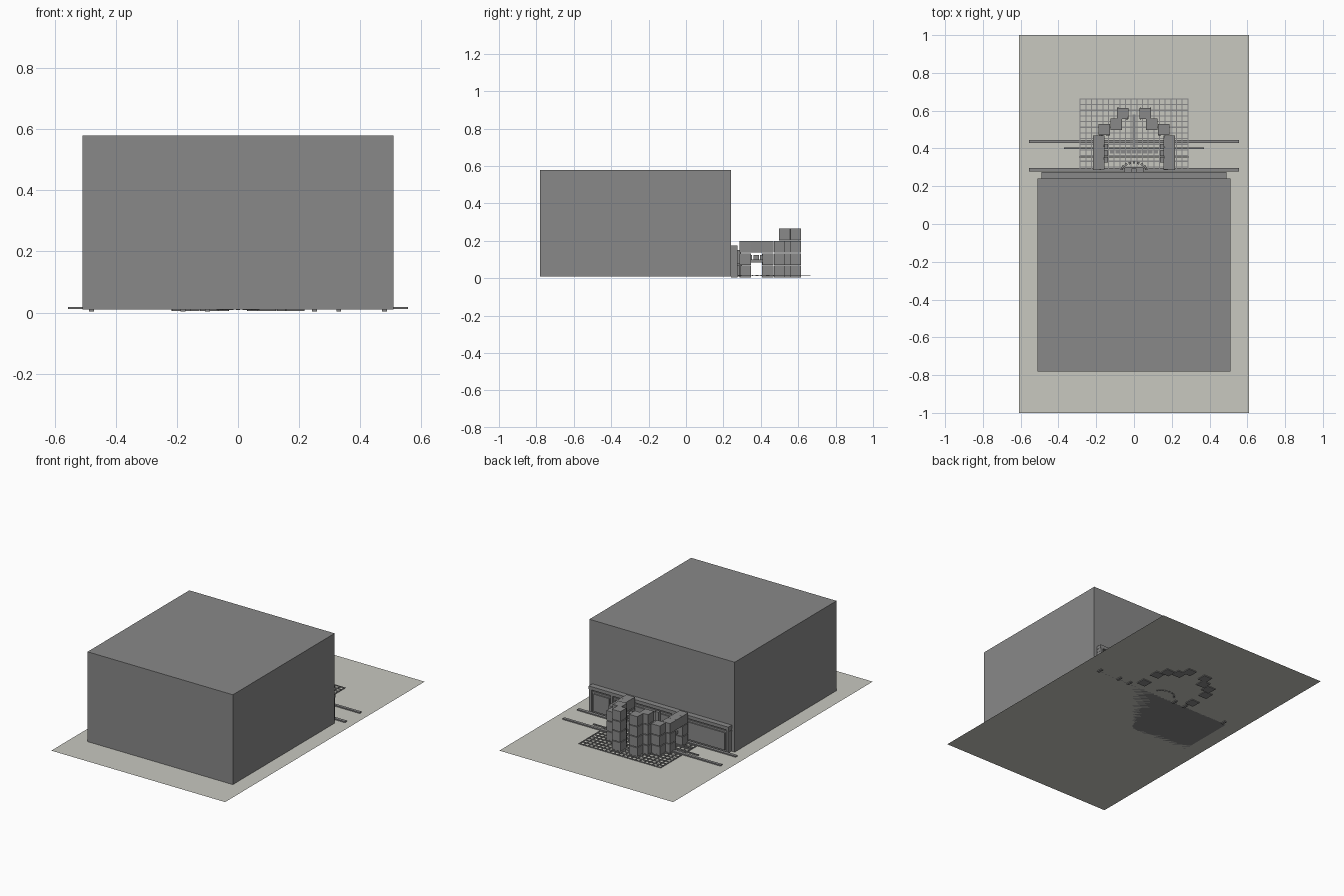
import bpy, math, random

if "Cube" in bpy.data.objects:
    bpy.data.objects.remove(bpy.data.objects["Cube"])
random.seed(4)


def material(name, rgb):
    m = bpy.data.materials.new(name)
    m.use_nodes = True
    m.diffuse_color = (*rgb, 1)
    m.node_tree.nodes["Principled BSDF"].inputs["Base Color"].default_value = (*rgb, 1)
    return m


GREY = material("concrete grey", (0.25, 0.25, 0.25))
SAND = material("pale ground", (0.58, 0.58, 0.53))
GROUND = 0.01


def box(name, x, y, z, mat=GREY, turn=0):
    """Box from (low, high) ranges on each axis, turned about its own centre."""
    bpy.ops.mesh.primitive_cube_add(size=1, location=[sum(r) / 2 for r in (x, y, z)],
                                    rotation=(0, 0, turn))
    o = bpy.context.object
    o.name = name
    o.scale = [r[1] - r[0] for r in (x, y, z)]
    o.data.materials.append(mat)
    return o


def around(c, half):
    return (c - half, c + half)


# Ground sheet and main hall
bpy.ops.mesh.primitive_plane_add(size=1, location=(0, 0, GROUND))
ground = bpy.context.object
ground.name = "ground"
ground.scale = (1.22, 2, 1)
ground.data.materials.append(SAND)
box("hall", (-0.51, 0.51), (-0.78, 0.24), (GROUND, 0.58))

# Low facade on the rear wall: panels, posts and cap
box("facade_wall", (-0.485, 0.485), (0.24, 0.262), (GROUND, 0.15))
box("facade_cap", (-0.49, 0.49), (0.24, 0.275), (0.155, 0.176))
box("facade_ledge", (-0.49, 0.49), (0.24, 0.268), (0.135, 0.145))
for x in (-0.48, -0.18, -0.10, 0.25, 0.33, 0.48):
    box("facade_post", around(x, 0.008), (0.24, 0.275), (0.004, 0.155))
for a, b in ((-0.46, -0.2), (-0.16, -0.12), (-0.08, 0.23), (0.27, 0.31), (0.35, 0.46)):
    box("facade_panel", (a, b), (0.26, 0.27), (0.02, 0.13))

# Floor rails, wide and narrow
for y, half_len, half_w in ((0.437, 0.555, 0.009), (0.287, 0.557, 0.01),
                            (0.402, 0.37, 0.004), (0.355, 0.29, 0.003)):
    box("floor_rail", around(0, half_len), around(y, half_w), (0.011, 0.018))

# Floor grid
for i in range(20):
    x = -0.285 + i * 0.03
    box("grid_line_long", around(x, 0.003), (0.29, 0.665), (0.011, 0.015))
for i in range(13):
    y = 0.302 + i * 0.03
    box("grid_line_cross", around(0, 0.287), around(y, 0.003), (0.011, 0.015))

# Centre line and dashes between the towers
box("centre_line", around(0, 0.007), (0.4, 0.58), (0.011, 0.016))
for i in range(9):
    box("centre_dash", around((i - 4) * 0.029, 0.01), around(0.38, 0.008), (0.011, 0.016))

# Arc of stacked blocks, mirrored left and right: x, y, lowest level, top level
STACKS = ((0.06, 0.585, 0, 4), (0.094, 0.528, 0, 4), (0.157, 0.5, 0, 3),
          (0.187, 0.438, 0, 3), (0.187, 0.377, 2, 3), (0.187, 0.317, 0, 3))
for side in (-1, 1):
    for x, y, low, top in STACKS:
        for level in range(low, top):
            z = 0.036 + level * 0.066
            cube = box("block", around(side * x, 0.03), around(y, 0.03), around(z, 0.031),
                       turn=random.uniform(-0.03, 0.03))
            bevel = cube.modifiers.new("soft edge", "BEVEL")
            bevel.width = 0.03
            bevel.segments = 1
            bevel.width = 0.002
    # Bar and small brackets in the opening of each side wall
    box("window_bar", around(side * 0.18, 0.008), (0.345, 0.41), (0.085, 0.1))
    for y in (0.34, 0.375, 0.41):
        box("inner_bracket", around(side * 0.147, 0.01), around(y, 0.014), (0.1, 0.125))

# Small fan of pieces by the facade
for i in range(9):
    a = math.pi * (i + 0.5) / 9
    x, y = 0.065 * math.cos(a), 0.285 + 0.04 * math.sin(a)
    box("fan_piece", around(x, 0.006), around(y, 0.006), (0.008, 0.03), turn=a)
box("fan_base", around(0, 0.05), (0.275, 0.3), (0.065, 0.08))
box("fan_stem", around(0, 0.012), (0.275, 0.295), (GROUND, 0.15))
